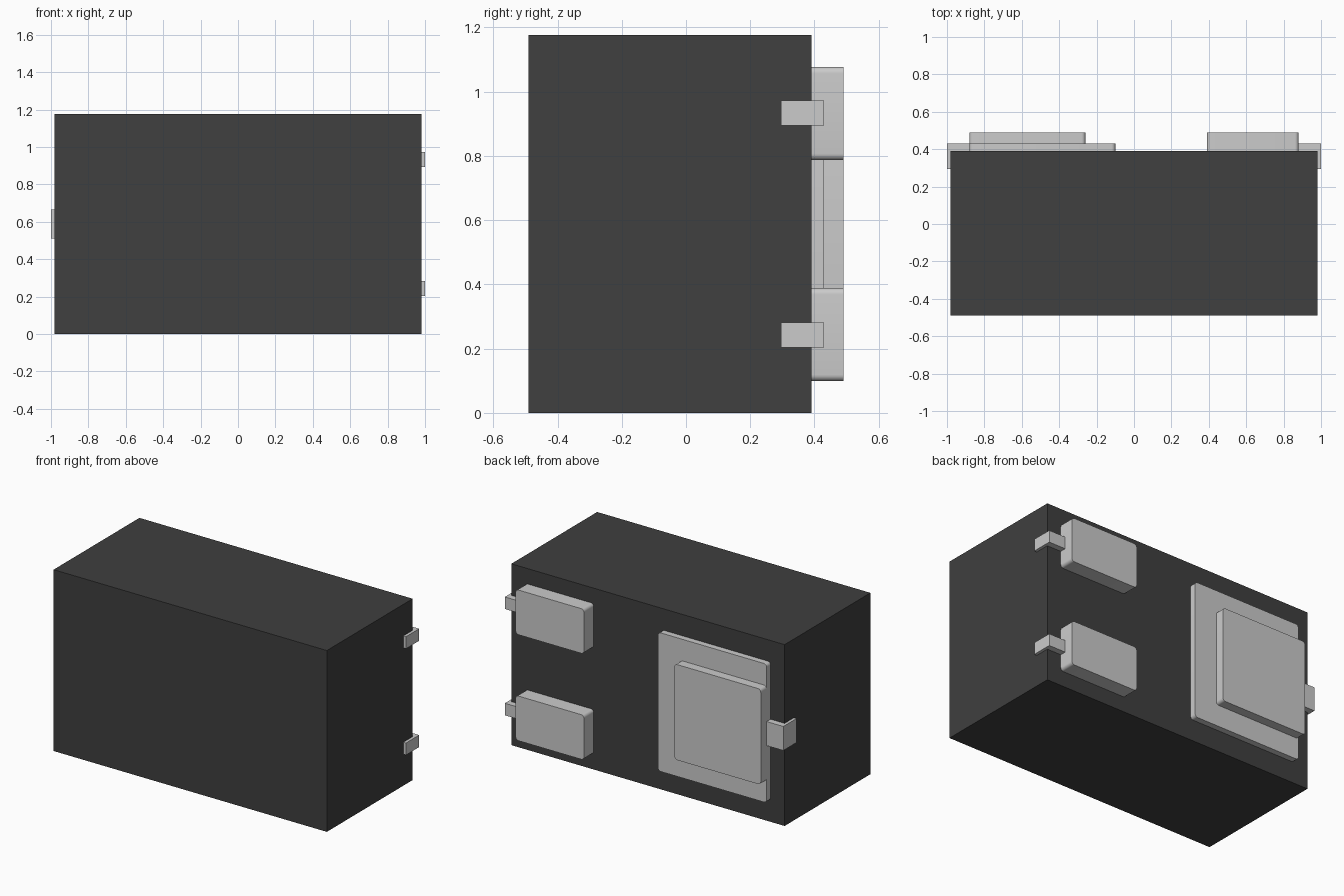
import bpy, bmesh, math

if "Cube" in bpy.data.objects:
    bpy.data.objects.remove(bpy.data.objects["Cube"])

BACK = 0.39      # rear face of the package body
MID = 0.588      # middle height


def extrude(name, pts, vec, place):
    """Solid from a closed 2D outline; place maps (a, b) to 3D."""
    bm = bmesh.new()
    face = bm.faces.new([bm.verts.new(place(a, b)) for a, b in pts])
    new = bmesh.ops.extrude_face_region(bm, geom=[face])["geom"]
    bmesh.ops.translate(bm, vec=vec, verts=[v for v in new if isinstance(v, bmesh.types.BMVert)])
    bmesh.ops.recalc_face_normals(bm, faces=bm.faces)
    me = bpy.data.meshes.new(name)
    bm.to_mesh(me)
    bm.free()
    ob = bpy.data.objects.new(name, me)
    bpy.context.collection.objects.link(ob)
    return ob


def pad(name, x0, x1, z0, z1, y0, y1, r=0.02, seg=6):
    """Plate on the rear face with rounded corners."""
    pts = []
    corners = [(x1 - r, z1 - r), (x0 + r, z1 - r), (x0 + r, z0 + r), (x1 - r, z0 + r)]
    for i, (cx, cz) in enumerate(corners):
        for k in range(seg + 1):
            a = math.pi / 2 * (i + k / seg)
            pts.append((cx + r * math.cos(a), cz + r * math.sin(a)))
    ob = extrude(name, pts, (0, y1 - y0, 0), lambda x, z: (x, y0, z))
    bpy.context.view_layer.objects.active = ob
    ob.select_set(True)
    bpy.ops.object.shade_smooth_by_angle(angle=math.radians(40))
    ob.select_set(False)
    return ob


def tab(name, side, z0, z1):
    """L-shaped lead strip wrapped round the rear side edge."""
    pts = [(0.88, 0.43), (1.0, 0.43), (1.0, 0.295), (0.981, 0.295), (0.981, BACK), (0.88, BACK)]
    return extrude(name, pts, (0, 0, z1 - z0), lambda x, y: (side * x, y, z0))


# package body
w = 0.981
body = extrude("body", [(-w, -0.49), (w, -0.49), (w, BACK), (-w, BACK)],
               (0, 0, 1.177), lambda x, y: (x, y, 0))
dark = bpy.data.materials.new("dark_plastic")
dark.diffuse_color = (0.05, 0.05, 0.05, 1)
dark.use_nodes = True
dark.node_tree.nodes["Principled BSDF"].inputs["Base Color"].default_value = dark.diffuse_color
body.data.materials.append(dark)

# two small contacts with their leads
for label, s in (("lower", -1), ("upper", 1)):
    c = MID + s * 0.344
    pad(label + "_contact", 0.39, 0.88, c - 0.145, c + 0.145, BACK, 0.49)
    c = MID + s * 0.345
    tab(label + "_lead", 1, c - 0.039, c + 0.039)

# large stepped contact with its lead
pad("large_contact_base", -0.88, -0.10, MID - 0.45, MID + 0.45, BACK, 0.43)
pad("large_contact_top", -0.88, -0.26, MID - 0.31, MID + 0.31, 0.43, 0.49)
tab("large_lead", -1, MID - 0.078, MID + 0.078)
